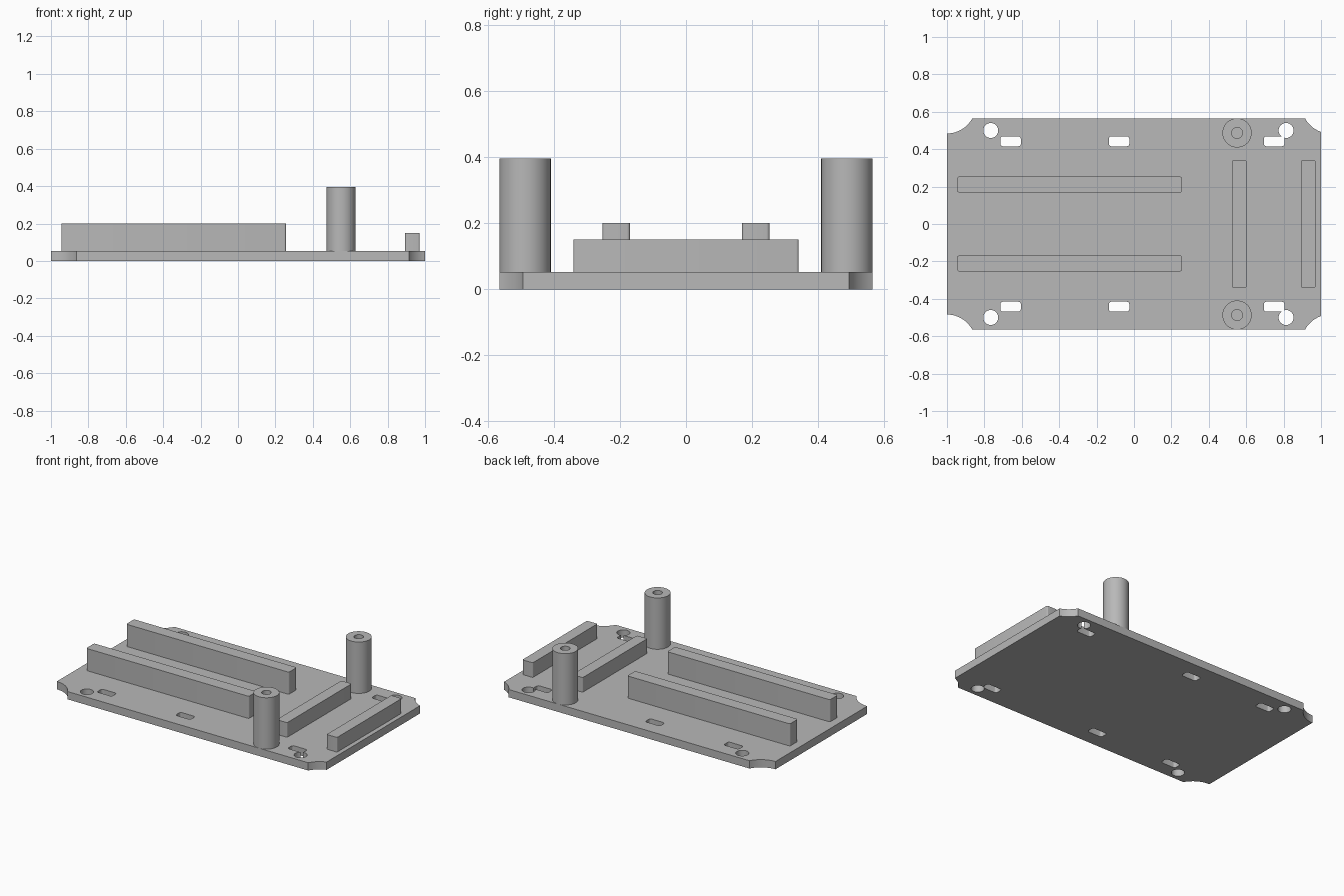
import bpy
import bmesh
from math import sin, cos, pi, radians

if "Cube" in bpy.data.objects:
    bpy.data.objects.remove(bpy.data.objects["Cube"], do_unlink=True)

grey = bpy.data.materials.new("matte grey")
grey.use_nodes = True
colour = (0.48, 0.48, 0.48, 1)
grey.diffuse_color = colour
grey.node_tree.nodes["Principled BSDF"].inputs["Base Color"].default_value = colour

PLATE_TOP = 0.052


def circle(x, y, r, n=48):
    return [(x + r * cos(2 * pi * i / n), y + r * sin(2 * pi * i / n)) for i in range(n)]


def rounded_rect(x, y, w, h, r, n=5):
    points = []
    for k, (sx, sy) in enumerate([(1, 1), (-1, 1), (-1, -1), (1, -1)]):
        for i in range(n + 1):
            a = (k + i / n) * pi / 2
            points.append((x + sx * (w / 2 - r) + r * cos(a),
                           y + sy * (h / 2 - r) + r * sin(a)))
    return points


def prism(name, outline, z0, z1):
    bm = bmesh.new()
    base = bm.faces.new([bm.verts.new((x, y, z0)) for x, y in outline])
    top = bmesh.ops.extrude_face_region(bm, geom=[base])["geom"]
    bmesh.ops.translate(bm, vec=(0, 0, z1 - z0),
                        verts=[v for v in top if isinstance(v, bmesh.types.BMVert)])
    bmesh.ops.recalc_face_normals(bm, faces=bm.faces)
    mesh = bpy.data.meshes.new(name)
    bm.to_mesh(mesh)
    bm.free()
    obj = bpy.data.objects.new(name, mesh)
    bpy.context.collection.objects.link(obj)
    mesh.materials.append(grey)
    return obj


def select(obj):
    bpy.ops.object.select_all(action="DESELECT")
    obj.select_set(True)
    bpy.context.view_layer.objects.active = obj


def cut(obj, outline, z0, z1):
    cutter = prism("cutter", outline, z0, z1)
    cutter.hide_render = True
    mod = obj.modifiers.new("cut", "BOOLEAN")
    mod.operation = "DIFFERENCE"
    mod.solver = "EXACT"
    mod.object = cutter
    select(obj)
    bpy.ops.object.modifier_apply(modifier=mod.name)
    bpy.data.objects.remove(cutter, do_unlink=True)


# Base plate with scooped corners, screw holes and strap slots
plate = prism("base_plate", [(-1, -0.565), (1, -0.565), (1, 0.565), (-1, 0.565)], 0, PLATE_TOP)
parts = [plate]
for side in (-1, 1):
    openings = [circle(x, side * 0.638, 0.154, 64) for x in (-1.0, 1.05)]
    openings += [circle(x, side * 0.5, 0.04) for x in (-0.766, 0.813)]
    openings += [rounded_rect(x, side * 0.442, 0.11, 0.053, 0.014) for x in (-0.66, -0.08, 0.749)]
    for outline in openings:
        cut(plate, outline, -0.1, 0.2)

# Posts with a bore, and long rails, on both sides
for side, label in ((-1, "front"), (1, "back")):
    post = prism(label + "_post", circle(0.551, side * 0.487, 0.078, 64), PLATE_TOP, 0.395)
    cut(post, circle(0.551, side * 0.487, 0.029, 32), 0.1, 0.5)
    rail = prism(label + "_rail", rounded_rect(-0.344, side * 0.211, 1.202, 0.084, 0.01),
                 PLATE_TOP, 0.2)
    parts += [post, rail]

# Cross bars near the left end
for x, label in ((0.563, "inner"), (0.932, "outer")):
    parts.append(prism(label + "_cross_bar", rounded_rect(x, 0, 0.077, 0.682, 0.008),
                       PLATE_TOP, 0.15))

for part in parts:
    select(part)
    bpy.ops.object.shade_smooth_by_angle(angle=radians(30))
